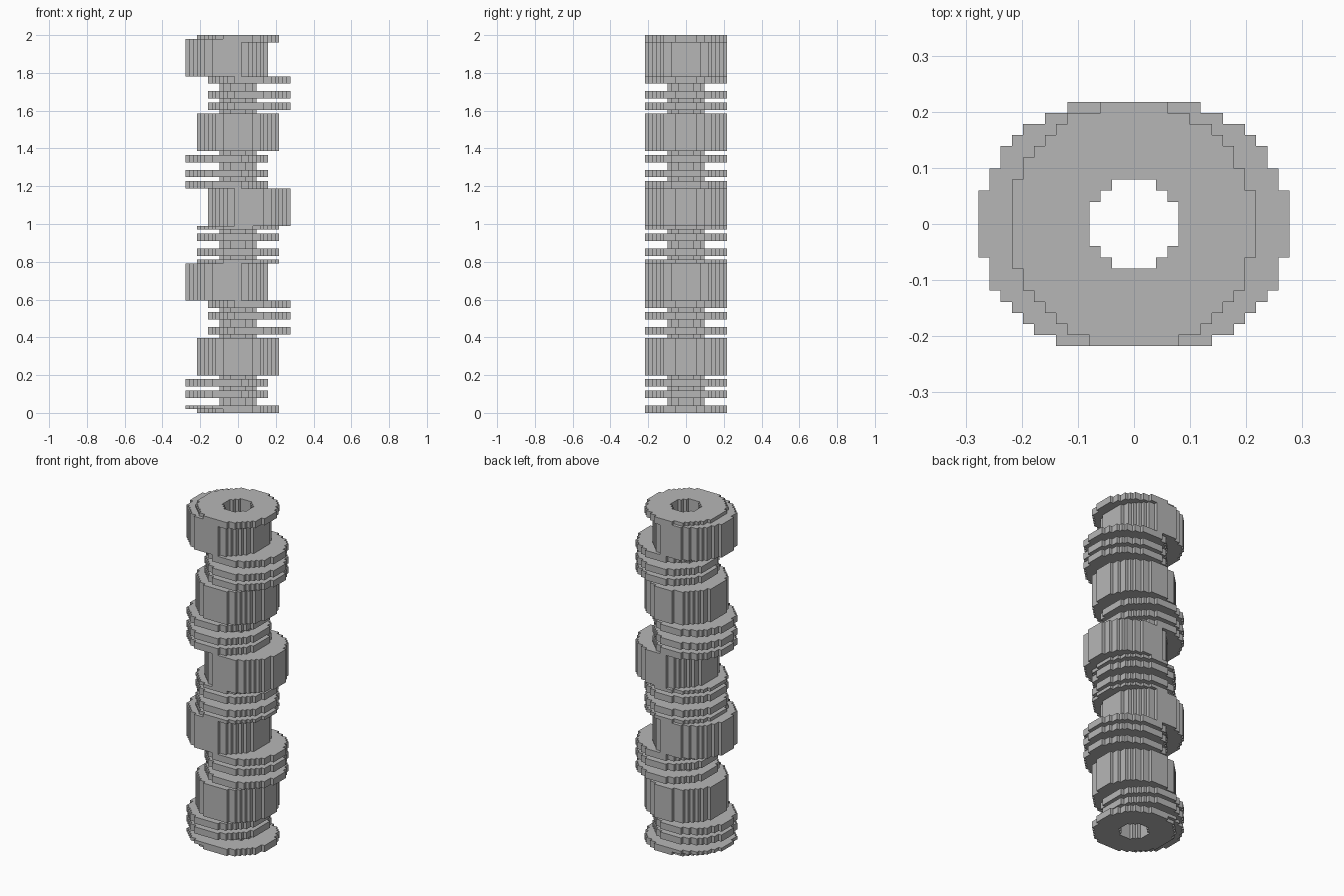
import bpy, bmesh

if "Cube" in bpy.data.objects:
    bpy.data.objects.remove(bpy.data.objects["Cube"])

U = 2 / 101            # cell size: the column is 101 cells tall

grey = bpy.data.materials.new("plain grey")
grey.diffuse_color = (0.47, 0.47, 0.47, 1)
grey.use_nodes = True
grey.node_tree.nodes["Principled BSDF"].inputs["Base Color"].default_value = grey.diffuse_color


def disc(cx, cy, r2):
    """Cells whose centres lie inside a circle."""
    return {(i, j) for i in range(-16, 16) for j in range(-16, 16)
            if (i + .5 - cx) ** 2 + (j + .5 - cy) ** 2 <= r2}


# Stepped cross-sections, all pierced by the same central bore
bore = disc(0, 0, 16)
section = {
    "centre": disc(-.15, -.1, 123.5) - bore,
    "left": disc(-2.8, -.1, 123.5) - bore,
    "right": disc(2.8, -.1, 123.5) - bore,
    "core": disc(0, 0, 25) - bore,
}
section["joint"] = section["centre"] | section["left"]

# Stack from bottom to top: (cells tall, section)
slabs = [(1, "centre"), (1, "joint")]


def stack(kind, *heights):
    """Alternate core (negative height) and ring (positive height)."""
    for h in heights:
        slabs.append((abs(h), kind if h > 0 else "core"))


stack("left", -2, 2, -1, 2, -1)
stack("centre", 10)
stack("right", -1, 2, -2, 2, -1, 2)
stack("left", 10)
stack("centre", 1, -1, 2, -2, 2, -1, 1)
stack("right", 10)
stack("left", 2, -1, 2, -2, 2, -1)
stack("centre", 10)
stack("right", -1, 2, -1, 2, -2, 2)
stack("left", 9)
stack("joint", 1)
stack("centre", 1)


def build_slab(name, cells, below, above, z0, z1):
    bm = bmesh.new()
    cache = {}

    def v(x, y, z):
        if (x, y, z) not in cache:
            cache[x, y, z] = bm.verts.new((x * U, y * U, z * U))
        return cache[x, y, z]

    for i, j in sorted(cells):
        ring = [(i, j), (i + 1, j), (i + 1, j + 1), (i, j + 1)]
        beside = [(i, j - 1), (i + 1, j), (i, j + 1), (i - 1, j)]
        for k, n in enumerate(beside):          # outer and bore walls
            if n not in cells:
                a, b = ring[k], ring[(k + 1) % 4]
                bm.faces.new([v(*a, z0), v(*b, z0), v(*b, z1), v(*a, z1)])
        if (i, j) not in above:                 # exposed top
            bm.faces.new([v(*p, z1) for p in ring])
        if (i, j) not in below:                 # exposed underside
            bm.faces.new([v(*p, z0) for p in reversed(ring)])
    mesh = bpy.data.meshes.new(name)
    bm.to_mesh(mesh)
    bm.free()
    mesh.materials.append(grey)
    bpy.context.collection.objects.link(bpy.data.objects.new(name, mesh))


# Build every slab, leaving out faces hidden between neighbours
z = 0
for n, (h, kind) in enumerate(slabs):
    below = section[slabs[n - 1][1]] if n else set()
    above = section[slabs[n + 1][1]] if n + 1 < len(slabs) else set()
    part = "core_tube" if kind == "core" else kind + ("_drum" if h > 5 else "_ring")
    build_slab(part, section[kind], below, above, z, z + h)
    z += h
